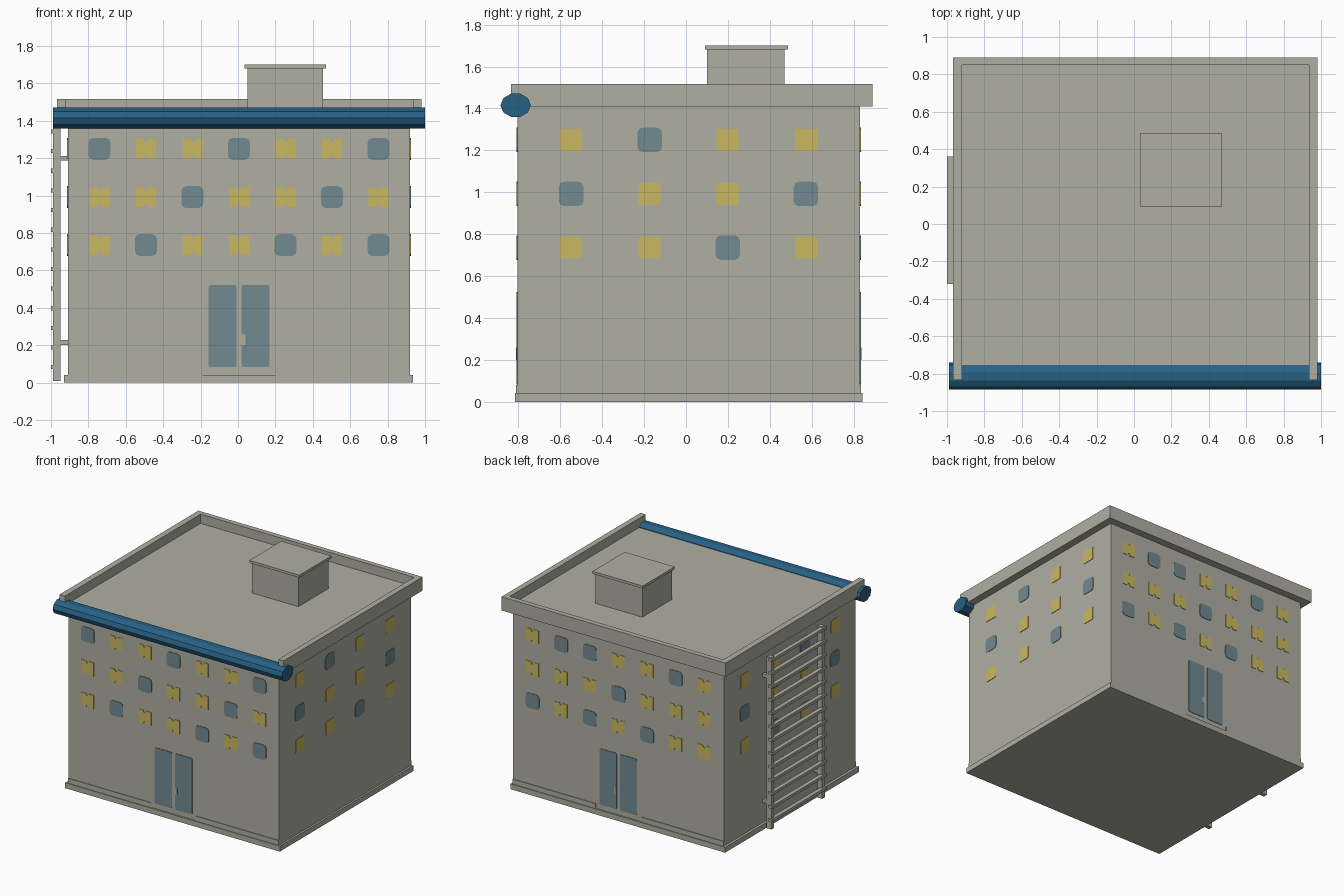
import bpy, bmesh, math

if "Cube" in bpy.data.objects:
    bpy.data.objects.remove(bpy.data.objects["Cube"])


def material(name, rgb):
    m = bpy.data.materials.new(name)
    m.diffuse_color = (*rgb, 1)
    m.use_nodes = True
    m.node_tree.nodes["Principled BSDF"].inputs["Base Color"].default_value = m.diffuse_color
    return m


STONE = material("warm grey stone", (0.43, 0.43, 0.37))
LIT = material("lit window yellow", (0.60, 0.48, 0.12))
GLASS = material("grey blue glass", (0.165, 0.255, 0.28))
BLUE = material("deep blue", (0.02, 0.12, 0.235))


def finish(name, bm, mat):
    bmesh.ops.recalc_face_normals(bm, faces=bm.faces)
    me = bpy.data.meshes.new(name)
    bm.to_mesh(me)
    bm.free()
    me.materials.append(mat)
    ob = bpy.data.objects.new(name, me)
    bpy.context.collection.objects.link(ob)
    return ob


def box(name, x, y, z, mat=STONE):
    bm = bmesh.new()
    bmesh.ops.create_cube(bm, size=1)
    for v in bm.verts:
        v.co = [r[0] + (c + 0.5) * (r[1] - r[0]) for c, r in zip(v.co, (x, y, z))]
    return finish(name, bm, mat)


X0, X1, Y0, Y1 = -0.91, 0.92, -0.805, 0.83

# Walls and plinth
box("walls", (X0, X1), (Y0, Y1), (0, 1.42))
box("plinth", (-0.93, 0.935), (-0.817, 0.842), (0, 0.042))
for side, y in (("front", (-0.811, -0.79)), ("back", (0.81, 0.836))):
    box(side + "_skirting_left", (X0, -0.19), y, (0.03, 0.08))
    box(side + "_skirting_right", (0.20, X1), y, (0.03, 0.08))

# Roof, parapet on three sides, and the roof hut
box("roof_slab", (-0.92, 0.935), (-0.765, 0.85), (1.41, 1.445))
box("parapet_left", (-0.967, -0.92), (-0.835, 0.85), (1.41, 1.517))
box("parapet_right", (0.935, 0.98), (-0.835, 0.85), (1.41, 1.517))
box("parapet_back", (-0.967, 0.98), (0.85, 0.89), (1.41, 1.517))
box("roof_hut", (0.05, 0.455), (0.10, 0.47), (1.43, 1.68))
box("roof_hut_cap", (0.035, 0.47), (0.09, 0.487), (1.68, 1.70))

# Ten-sided blue roll along the front eave
bm = bmesh.new()
ring = [bm.verts.new((-0.99, -0.813 + 0.0725 * math.cos(math.tau * i / 10),
                      1.415 + 0.058 * math.sin(math.tau * i / 10))) for i in range(10)]
face = bm.faces.new(ring)
ext = bmesh.ops.extrude_face_region(bm, geom=[face], use_keep_orig=True)
for v in ext["geom"]:
    if isinstance(v, bmesh.types.BMVert):
        v.co.x = 1.0
finish("eave_roll", bm, BLUE)

# Ladder on the left side
for tag, y in (("front", -0.295), ("back", 0.335)):
    box("ladder_rail_" + tag, (-0.988, -0.948), (y - 0.017, y + 0.017), (0.01, 1.36))
    for level, z in (("low", 0.215), ("high", 1.20)):
        box(f"ladder_bracket_{tag}_{level}", (-0.95, -0.90),
            (y - 0.014, y + 0.014), (z - 0.013, z + 0.013))
for i in range(13):
    z = 0.083 + i * 0.105
    box(f"ladder_rung_{i + 1}", (-1.0, -0.968), (-0.32, 0.36), (z - 0.011, z + 0.011))


# Thin plates on a wall: u runs along the wall, d is the distance outwards
def on_wall(wall, u, z, d):
    return {"front": (u, Y0 - d, z), "back": (u, Y1 + d, z),
            "left": (X0 - d, u, z), "right": (X1 + d, u, z)}[wall]


def plates(name, wall, outlines, mat, depth=0.004):
    bm = bmesh.new()
    for pts in outlines:
        inner = [bm.verts.new(on_wall(wall, u, z, -0.002)) for u, z in pts]
        outer = [bm.verts.new(on_wall(wall, u, z, depth)) for u, z in pts]
        bm.faces.new(outer)
        bm.faces.new(inner[::-1])
        for i in range(len(pts)):
            j = (i + 1) % len(pts)
            bm.faces.new((inner[i], inner[j], outer[j], outer[i]))
    finish(name, bm, mat)


def rounded(u, z, w, h, r):
    pts = []
    for k, (su, sz) in enumerate(((1, 1), (-1, 1), (-1, -1), (1, -1))):
        for a in (0, 45, 90):
            t = math.radians(a + 90 * k)
            pts.append((u + su * (w / 2 - r) + r * math.cos(t),
                        z + sz * (h / 2 - r) + r * math.sin(t)))
    return pts


def notched(u, z, w, h):
    # pane with a small notch in the middle of its top and bottom edges
    half = [(w / 2, h / 2), (0.014, h / 2), (0.005, h / 2 - 0.018),
            (-0.005, h / 2 - 0.018), (-0.014, h / 2), (-w / 2, h / 2)]
    return [(u + a, z + b) for a, b in half] + [(u - a, z - b) for a, b in half]


# Window rows, top to bottom: Y is lit, B is dark; columns run towards +u
LONG = [0.005 + 0.2487 * (i - 3) for i in range(7)]
SHORT = [-0.548, -0.173, 0.199, 0.572]
SIDE = ("YBYY", "BYYB", "YYBY")
back_seen = ("YBBYYBY", "YYYBYYY", "BYBYBYY")
LAYOUT = {"front": (LONG, ("BYYBYYB", "YYBYYBY", "YBYYBYB")),
          "back": (LONG, [row[::-1] for row in back_seen]),
          "left": (SHORT, SIDE), "right": (SHORT, SIDE)}
for wall, (cols, rows) in LAYOUT.items():
    lit, dark = [], []
    for z, row in zip((1.25, 0.992, 0.736), rows):
        for u, kind in zip(cols, row):
            if kind == "B":
                dark.append(rounded(u, z, 0.117, 0.117, 0.025))
            elif cols is LONG:
                lit.append(notched(u, z, 0.108, 0.104))
            else:
                lit.append(rounded(u, z, 0.105, 0.105, 0.008))
    plates(wall + "_lit_windows", wall, lit, LIT)
    plates(wall + "_dark_windows", wall, dark, GLASS)

# Double doors with a small handle, front and back
for wall in ("front", "back"):
    plates(wall + "_doors", wall, [rounded(-0.083, 0.303, 0.148, 0.44, 0.01),
                                   rounded(0.094, 0.303, 0.148, 0.44, 0.01)], GLASS)
    plates(wall + "_door_handle", wall, [rounded(0.03, 0.23, 0.02, 0.06, 0.008)], STONE, 0.007)
